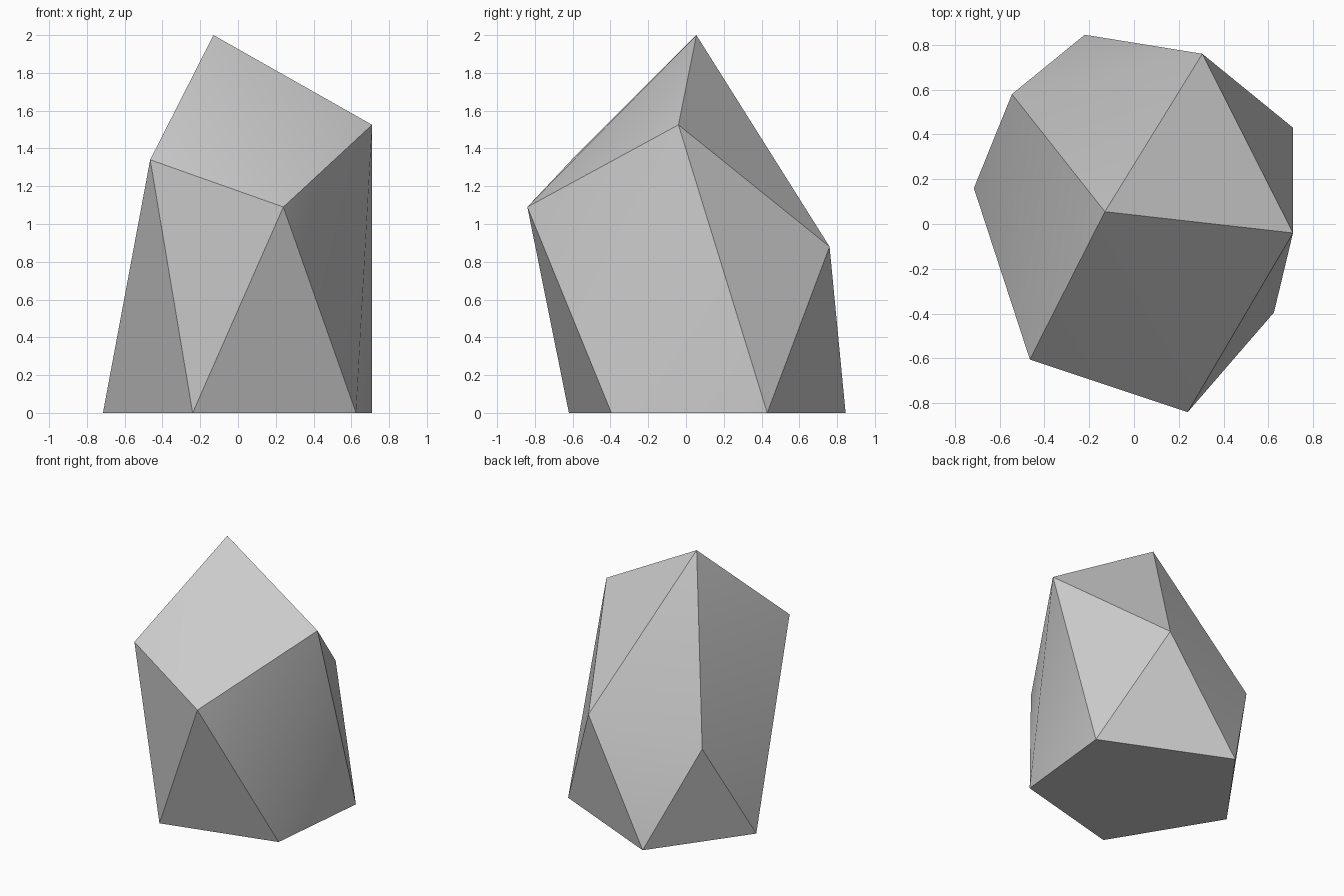
import bpy
import bmesh
import math

if "Cube" in bpy.data.objects:
    bpy.data.objects.remove(bpy.data.objects["Cube"])

# Faceted stone: pentagon base, staggered upper ring of five, one peak
base = [(-0.24, -0.62, 0), (0.625, -0.395, 0), (0.71, 0.43, 0),
        (-0.22, 0.845, 0), (-0.715, 0.16, 0)]
ring = [(0.24, -0.84, 1.09), (0.71, -0.04, 1.525), (0.305, 0.76, 0.88),
        (-0.545, 0.58, 0.77), (-0.465, -0.605, 1.34)]
peak = (-0.13, 0.055, 2.0)

bm = bmesh.new()
lower = [bm.verts.new(p) for p in base]
upper = [bm.verts.new(p) for p in ring]
tip = bm.verts.new(peak)

# Underside
bm.faces.new(lower[::-1])

# Zigzag side band and cap
for i in range(5):
    j = (i + 1) % 5
    bm.faces.new((lower[i], lower[j], upper[i]))
    bm.faces.new((upper[i], lower[j], upper[j]))
    bm.faces.new((upper[i], upper[j], tip))

bmesh.ops.recalc_face_normals(bm, faces=bm.faces)
mesh = bpy.data.meshes.new("stone")
bm.to_mesh(mesh)
bm.free()

stone = bpy.data.objects.new("stone", mesh)
bpy.context.collection.objects.link(stone)

# Soften only the shallow edges
bpy.context.view_layer.objects.active = stone
stone.select_set(True)
bpy.ops.object.shade_smooth_by_angle(angle=math.radians(30))
